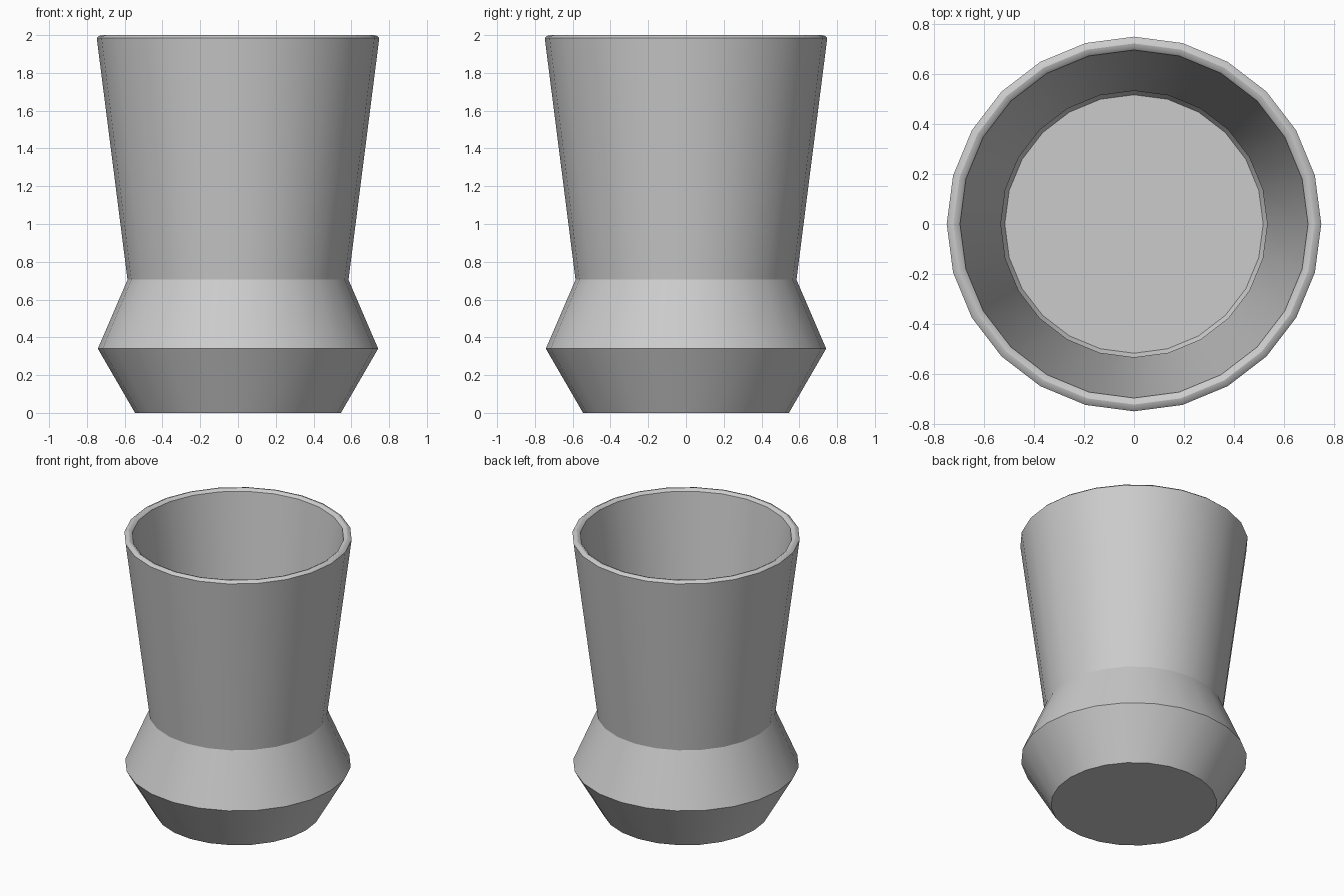
import bpy
import bmesh
import math
from mathutils import Matrix

default = bpy.data.objects.get("Cube")
if default:
    bpy.data.objects.remove(default, do_unlink=True)

SIDES = 24

# Plain grey clay
clay = bpy.data.materials.new("grey clay")
clay.use_nodes = True
colour = (0.6, 0.6, 0.6, 1)
clay.diffuse_color = colour
clay.node_tree.nodes["Principled BSDF"].inputs["Base Color"].default_value = colour

# Half section as (radius, height): outside from the foot up, over the lip, inside down to the floor
outside = [(0.545, 0), (0.742, 0.34), (0.585, 0.705)]
lip = [(0.748, 1.985), (0.736, 1.996), (0.721, 2), (0.707, 1.996), (0.695, 1.985)]
inside = [(0.532, 0.705), (0.685, 0.345), (0.516, 0.05)]
profile = outside + lip + inside


def lathe(name, points, material):
    """Revolve the section into rings, bridge them and cap both ends."""
    bm = bmesh.new()
    rings = []
    for radius, height in points:
        ring = bmesh.ops.create_circle(
            bm, segments=SIDES, radius=radius,
            matrix=Matrix.Translation((0, 0, height)))["verts"]
        rings.append(sorted(ring, key=lambda v: round(math.atan2(v.co.y, v.co.x), 4) % math.tau))
    for low, high in zip(rings, rings[1:]):
        for i in range(SIDES):
            j = (i + 1) % SIDES
            bm.faces.new((low[i], low[j], high[j], high[i]))
    bm.faces.new(rings[0][::-1])   # underside
    bm.faces.new(rings[-1])        # inner floor
    bmesh.ops.recalc_face_normals(bm, faces=bm.faces)
    mesh = bpy.data.meshes.new(name)
    bm.to_mesh(mesh)
    bm.free()
    mesh.materials.append(material)
    obj = bpy.data.objects.new(name, mesh)
    bpy.context.collection.objects.link(obj)
    return obj


# Hollow flared cup with a waisted, angular base
cup = lathe("cup", profile, clay)
bpy.ops.object.select_all(action="DESELECT")
cup.select_set(True)
bpy.context.view_layer.objects.active = cup
bpy.ops.object.shade_smooth_by_angle(angle=math.radians(29))
